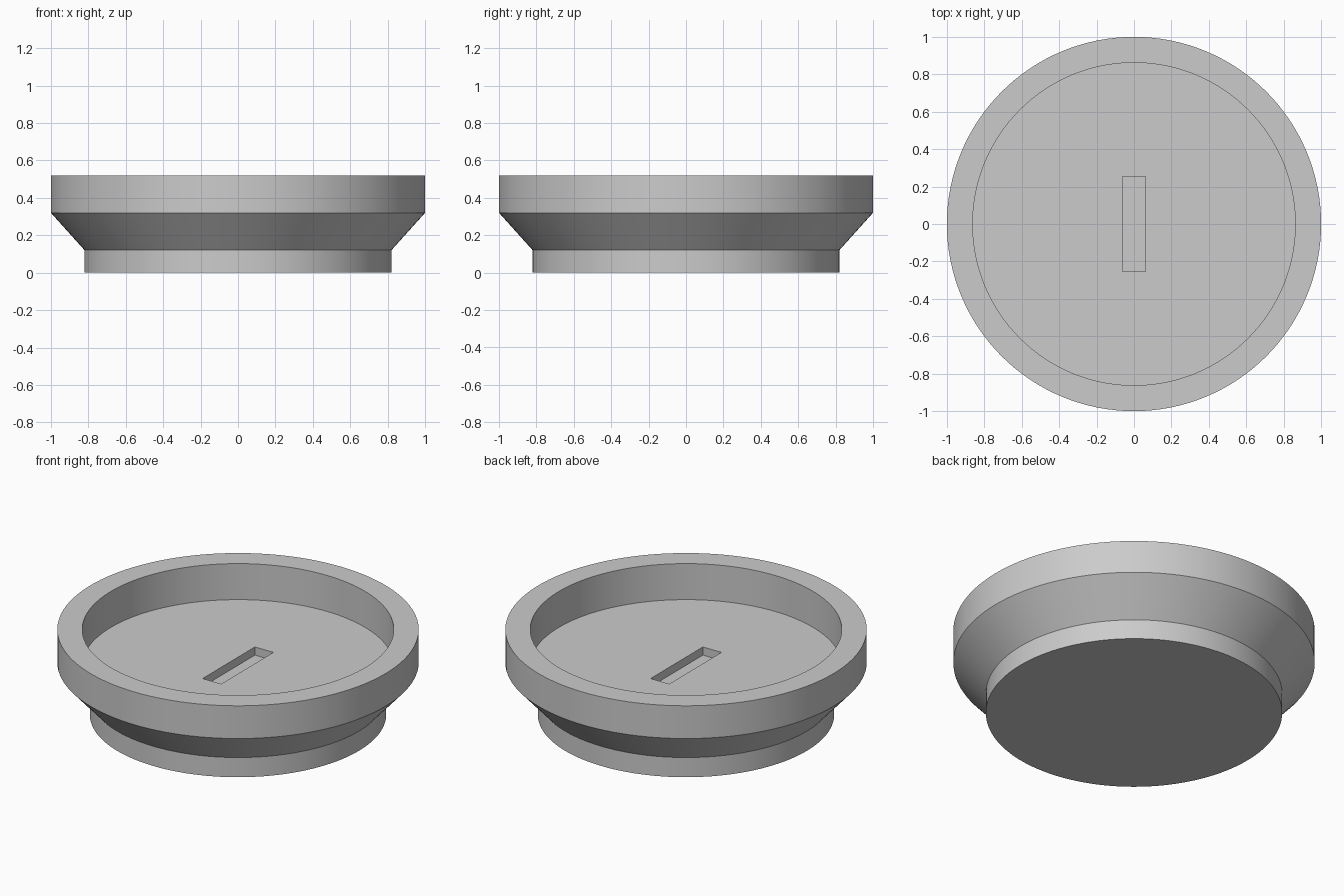
import bpy, bmesh, math

default = bpy.data.objects.get("Cube")
if default:
    bpy.data.objects.remove(default, do_unlink=True)

SIDES = 128

# Single grey finish
grey = bpy.data.materials.new("plain_grey")
grey.use_nodes = True
color = (0.6, 0.6, 0.6, 1)
grey.diffuse_color = color
grey.node_tree.nodes["Principled BSDF"].inputs["Base Color"].default_value = color


def add_object(name, bm):
    mesh = bpy.data.meshes.new(name)
    bmesh.ops.recalc_face_normals(bm, faces=bm.faces)
    bm.to_mesh(mesh)
    bm.free()
    obj = bpy.data.objects.new(name, mesh)
    bpy.context.collection.objects.link(obj)
    obj.data.materials.append(grey)
    return obj


def lathe(name, profile):
    """Turn (radius, height) points around z and cap both ends."""
    bm = bmesh.new()
    rings = []
    for r, z in profile:
        angles = [math.tau * i / SIDES for i in range(SIDES)]
        rings.append([bm.verts.new((r * math.cos(a), r * math.sin(a), z)) for a in angles])
    for low, high in zip(rings, rings[1:]):
        for i in range(SIDES):
            j = (i + 1) % SIDES
            bm.faces.new((low[i], low[j], high[j], high[i]))
    bm.faces.new(rings[0])
    bm.faces.new(rings[-1])
    return add_object(name, bm)


# Dish: foot, flared underside, rim and sunken floor
dish = lathe("dish_body", [(0.82, 0), (0.82, 0.12), (1, 0.32), (1, 0.52),
                           (0.862, 0.52), (0.862, 0.30)])

# Cutter for the shallow slot in the floor
bm = bmesh.new()
bmesh.ops.create_cube(bm, size=1)
bmesh.ops.scale(bm, vec=(0.125, 0.505, 0.1), verts=bm.verts)
bmesh.ops.translate(bm, vec=(0, 0, 0.30), verts=bm.verts)
cutter = add_object("slot_cutter", bm)

bpy.ops.object.select_all(action="DESELECT")
bpy.context.view_layer.objects.active = dish
dish.select_set(True)
cut = dish.modifiers.new("slot", "BOOLEAN")
cut.operation = "DIFFERENCE"
cut.solver = "EXACT"
cut.object = cutter
bpy.ops.object.modifier_apply(modifier=cut.name)
bpy.data.objects.remove(cutter, do_unlink=True)

bpy.ops.object.shade_smooth_by_angle(angle=math.radians(30))
